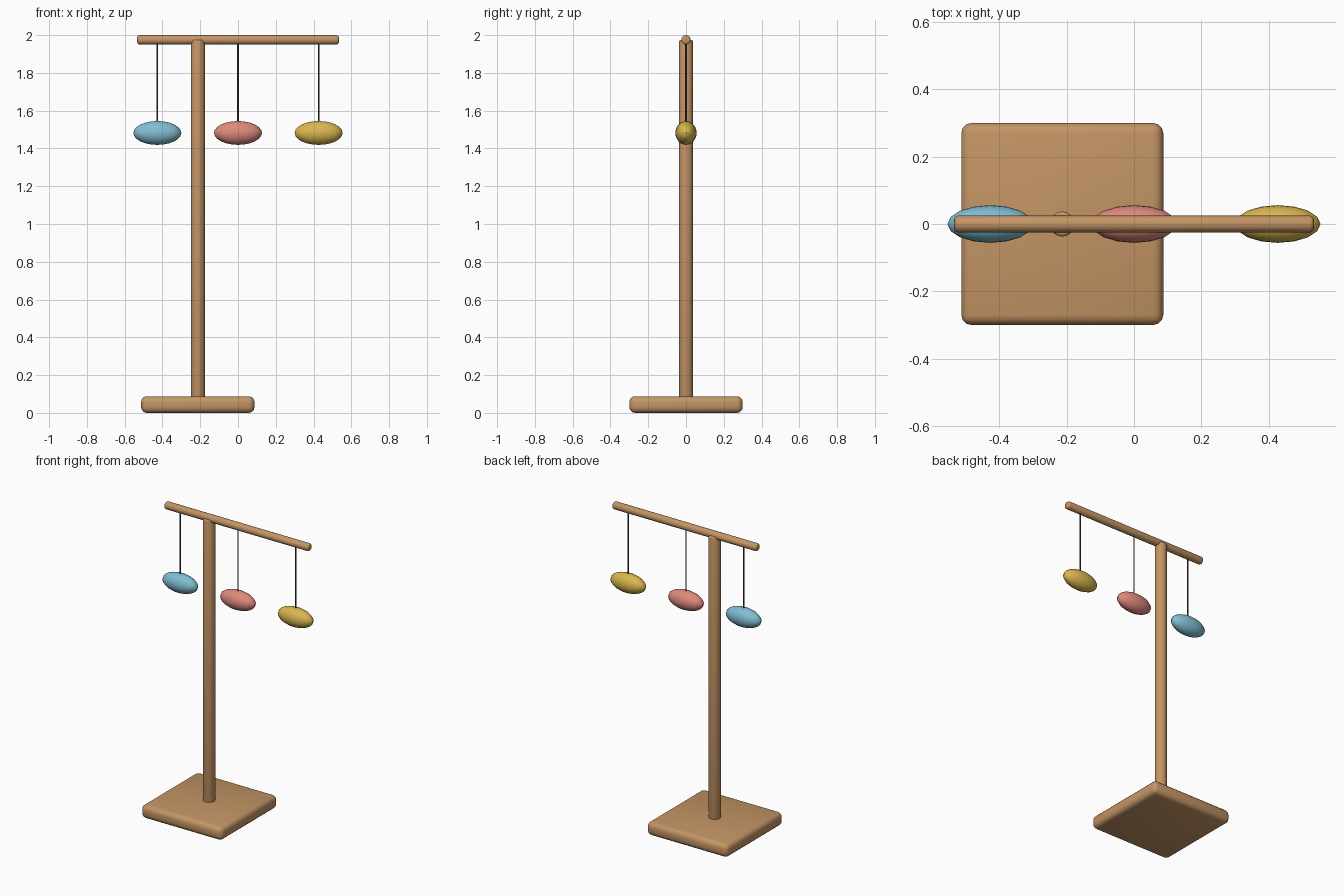
import bpy, math

if "Cube" in bpy.data.objects:
    bpy.data.objects.remove(bpy.data.objects["Cube"])


def material(name, color):
    m = bpy.data.materials.new(name)
    m.diffuse_color = (*color, 1)
    m.use_nodes = True
    m.node_tree.nodes["Principled BSDF"].inputs["Base Color"].default_value = m.diffuse_color
    return m


wood = material("wood", (0.55, 0.30, 0.13))
cord = material("dark cord", (0.06, 0.055, 0.05))
blue = material("sky blue", (0.22, 0.51, 0.65))
pink = material("coral pink", (0.74, 0.25, 0.20))
yellow = material("mustard yellow", (0.70, 0.47, 0.08))


def finish(name, mat, scale=(1, 1, 1), bevel=0):
    """Name, scale, colour, bevel and smooth the active object."""
    ob = bpy.context.object
    ob.name = name
    ob.scale = scale
    bpy.ops.object.transform_apply(location=False, rotation=False, scale=True)
    ob.data.materials.append(mat)
    if bevel:
        b = ob.modifiers.new("rounded edges", "BEVEL")
        b.width = bevel
        b.segments = 3
        b.limit_method = "ANGLE"
        b.angle_limit = math.radians(40)
        bpy.ops.object.modifier_apply(modifier=b.name)
    bpy.ops.object.shade_smooth_by_angle(angle=math.radians(40))
    return ob


def rod(name, mat, radius, length, center, sides=24, rot=(0, 0, 0), bevel=0):
    bpy.ops.mesh.primitive_cylinder_add(vertices=sides, radius=radius, depth=length,
                                        location=center, rotation=rot)
    return finish(name, mat, bevel=bevel)


POST_X = -0.213
BEAD_Z = 1.482

# square base slab
bpy.ops.mesh.primitive_cube_add(size=1, location=(POST_X, 0, 0.044))
finish("base", wood, (0.6, 0.6, 0.088), 0.03)

# upright post and the off-centre crossbar
rod("post", wood, 0.037, 1.915, (POST_X, 0, 1.0175), bevel=0.01)
rod("crossbar", wood, 0.025, 1.068, (0, 0, 1.975), rot=(0, math.pi / 2, 0), bevel=0.012)

# three hanging ovals on cords
for x, mat, side in ((-0.427, blue, "left"), (0, pink, "middle"), (0.427, yellow, "right")):
    rod(side + "_cord", cord, 0.0043, 0.46, (x, 0, 1.74), sides=8)
    bpy.ops.mesh.primitive_uv_sphere_add(segments=16, ring_count=12, radius=1,
                                         location=(x, 0, BEAD_Z))
    finish(side + "_oval", mat, (0.127, 0.056, 0.063))
    bpy.ops.object.shade_smooth()
